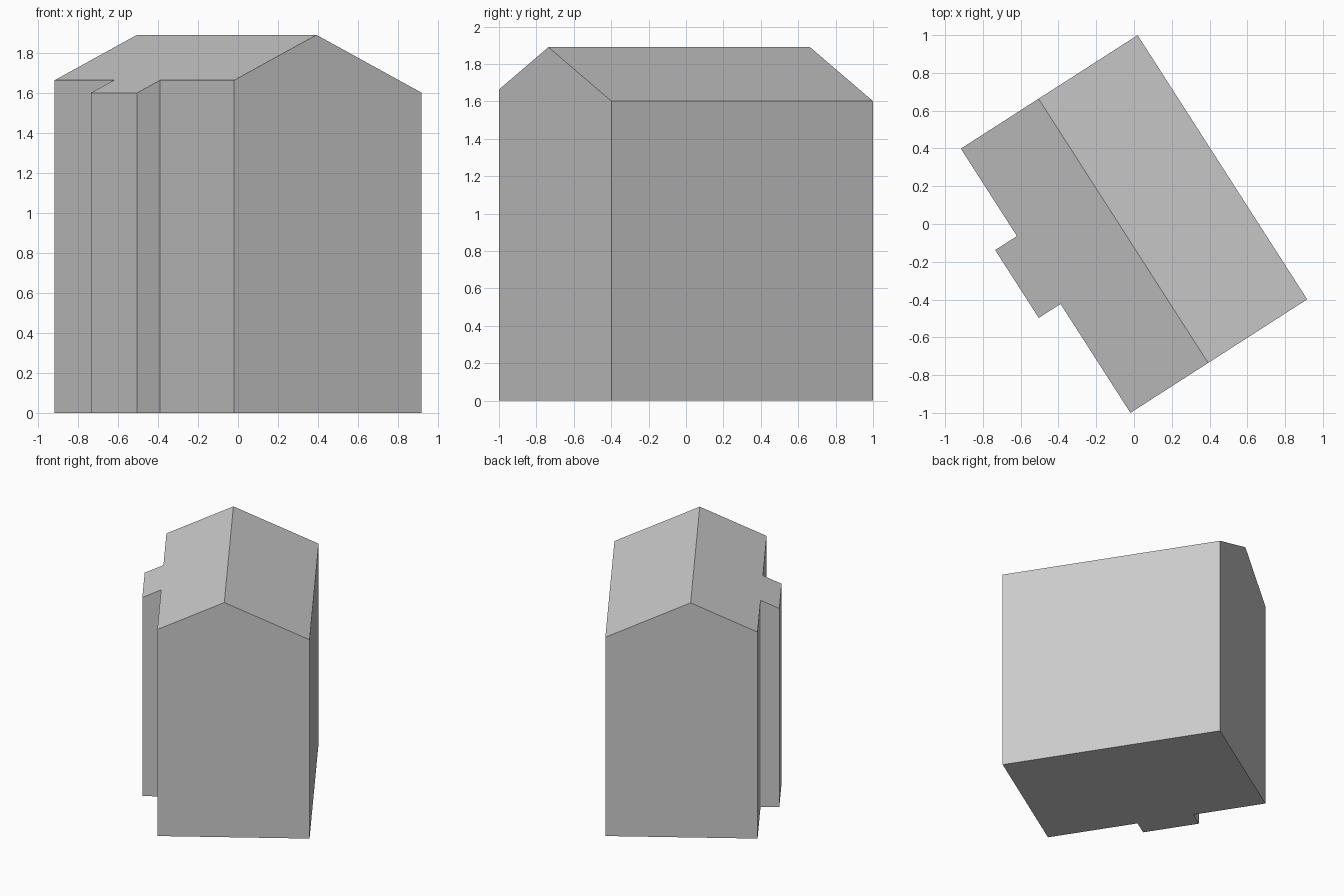
import bpy
import bmesh
import math

cube = bpy.data.objects.get("Cube")
if cube:
    bpy.data.objects.remove(cube, do_unlink=True)

# Plan sizes, with x along the ridge and y across it
HALF_LENGTH, HALF_WIDTH = 0.831, 0.556
RIDGE_Y, RIDGE_Z, SLOPE = -0.067, 1.89, 0.463
BAY_START, BAY_END, BAY_Y = -0.281, 0.146, -0.693

grey = bpy.data.materials.new("plain_grey")
grey.use_nodes = True
colour = (0.6, 0.6, 0.6, 1)
grey.diffuse_color = colour
grey.node_tree.nodes["Principled BSDF"].inputs["Base Color"].default_value = colour

# Outline of the house, with a projecting bay on one long side
outline = [
    (-HALF_LENGTH, RIDGE_Y), (-HALF_LENGTH, -HALF_WIDTH),
    (BAY_START, -HALF_WIDTH), (BAY_START, BAY_Y),
    (BAY_END, BAY_Y), (BAY_END, -HALF_WIDTH),
    (HALF_LENGTH, -HALF_WIDTH), (HALF_LENGTH, RIDGE_Y),
    (HALF_LENGTH, HALF_WIDTH), (-HALF_LENGTH, HALF_WIDTH),
]


def roof_height(y):
    return RIDGE_Z - SLOPE * abs(y - RIDGE_Y)


bm = bmesh.new()
base = [bm.verts.new((x, y, 0)) for x, y in outline]
top = [bm.verts.new((x, y, roof_height(y))) for x, y in outline]

# Floor, walls and the two roof slopes
bm.faces.new(base[::-1])
for i in range(len(outline)):
    j = (i + 1) % len(outline)
    bm.faces.new((base[i], base[j], top[j], top[i]))
bm.faces.new(top[:8])
bm.faces.new(top[7:] + top[:1])

# Join the two halves of each gable wall
bmesh.ops.dissolve_limit(bm, angle_limit=math.radians(1),
                         verts=bm.verts[:], edges=bm.edges[:])
bmesh.ops.recalc_face_normals(bm, faces=bm.faces[:])

mesh = bpy.data.meshes.new("house_body")
bm.to_mesh(mesh)
bm.free()
mesh.materials.append(grey)
house = bpy.data.objects.new("house_body", mesh)
house.rotation_euler.z = math.radians(-57.3)
bpy.context.collection.objects.link(house)
